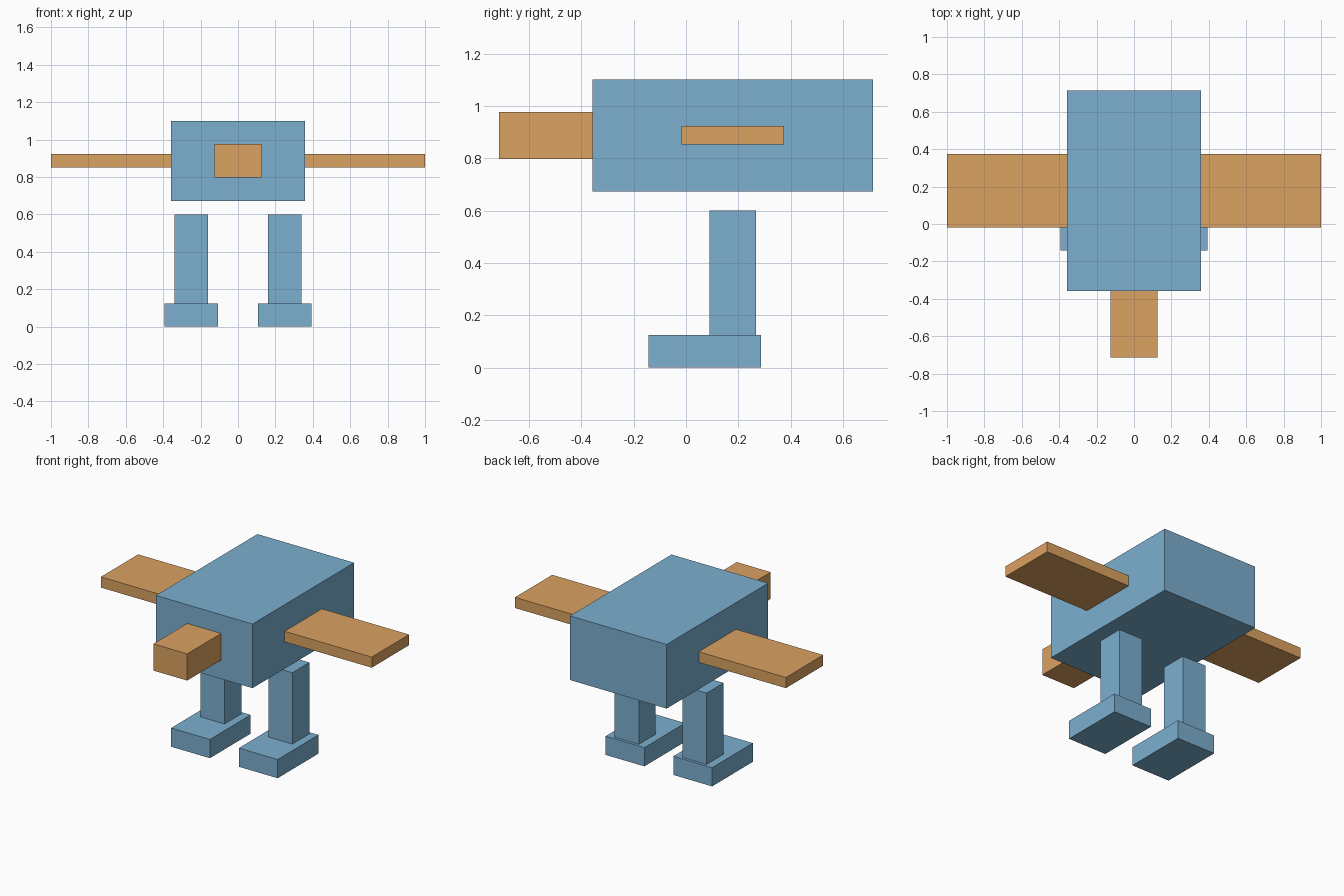
import bpy

if "Cube" in bpy.data.objects:
    bpy.data.objects.remove(bpy.data.objects["Cube"])


def material(name, color):
    mat = bpy.data.materials.new(name)
    mat.diffuse_color = color
    mat.use_nodes = True
    mat.node_tree.nodes["Principled BSDF"].inputs["Base Color"].default_value = mat.diffuse_color
    return mat


BLUE = material("blue", (0.20, 0.43, 0.63, 1))
ORANGE = material("orange", (0.71, 0.36, 0.12, 1))


def box(name, x, y, z, mat):
    """Box spanning the given (min, max) ranges."""
    spans = (x, y, z)
    bpy.ops.mesh.primitive_cube_add(size=1, location=[(a + b) / 2 for a, b in spans])
    obj = bpy.context.object
    obj.name = name
    obj.scale = [b - a for a, b in spans]
    bpy.ops.object.transform_apply(location=False, rotation=False, scale=True)
    obj.data.materials.append(mat)
    return obj


def pair(name, x, y, z, mat):
    """The same box on both sides of x = 0."""
    box("right_" + name, x, y, z, mat)
    box("left_" + name, (-x[1], -x[0]), y, z, mat)


# Body and beak
box("body", (-0.357, 0.357), (-0.357, 0.714), (0.673, 1.101), BLUE)
box("beak", (-0.125, 0.125), (-0.714, -0.357), (0.798, 0.976), ORANGE)

# Wings spread flat to the sides
pair("wing", (0.357, 1.0), (-0.018, 0.375), (0.852, 0.923), ORANGE)

# Legs stop just short of the body; feet point forward
pair("leg", (0.161, 0.339), (0.089, 0.268), (0.125, 0.601), BLUE)
pair("foot", (0.107, 0.393), (-0.143, 0.286), (0.0, 0.125), BLUE)
